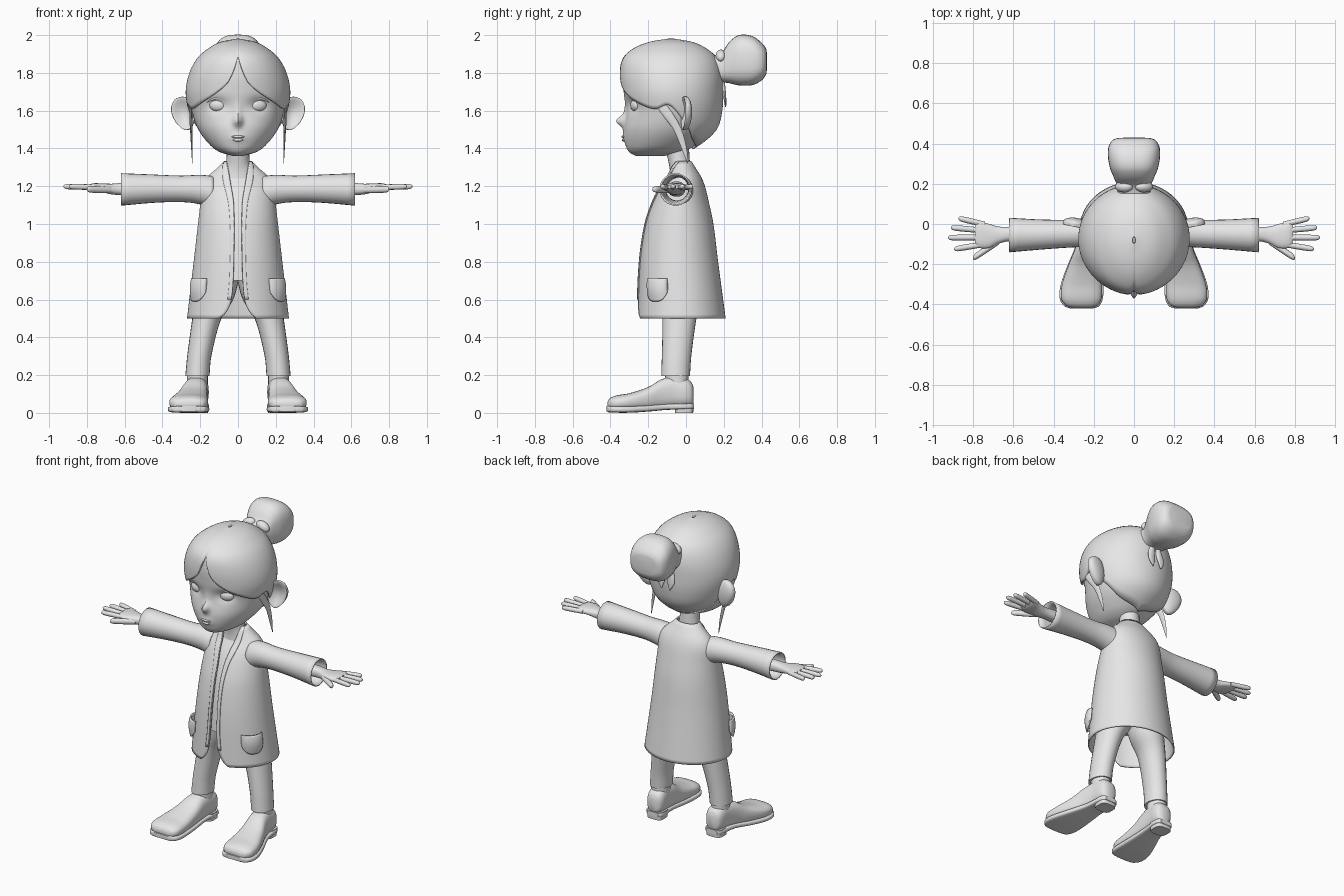
import bpy, bmesh
from math import sin, cos, pi, asin, exp, copysign
from mathutils import Matrix

if bpy.data.objects.get("Cube"):
    bpy.data.objects.remove(bpy.data.objects["Cube"])

clay = bpy.data.materials.new("light_grey")
clay.use_nodes = True
clay.diffuse_color = (.8, .8, .8, 1)
clay.node_tree.nodes["Principled BSDF"].inputs["Base Color"].default_value = clay.diffuse_color


# --- helpers ---
def spline(table, t):
    """Smooth interpolation of a table keyed by its first column."""
    last = len(table) - 1
    t = min(max(t, table[0][0]), table[last][0])
    i = next(k for k in range(last) if t <= table[k + 1][0])
    a, b = table[i], table[i + 1]
    before, after = table[max(i - 1, 0)], table[min(i + 2, last)]
    h = b[0] - a[0]
    s = (t - a[0]) / h
    out = []
    for c in range(1, len(a)):
        ma = h * (b[c] - before[c]) / (b[0] - before[0])
        mb = h * (after[c] - a[c]) / (after[0] - a[0])
        d = b[c] - a[c]
        out.append(a[c] + s * (ma + s * (3 * d - 2 * ma - mb + s * (ma + mb - 2 * d))))
    return out


def finish(name, bm, mirror=False, thick=0):
    bmesh.ops.recalc_face_normals(bm, faces=bm.faces)
    mesh = bpy.data.meshes.new(name)
    bm.to_mesh(mesh)
    bm.free()
    ob = bpy.data.objects.new(name, mesh)
    bpy.context.collection.objects.link(ob)
    mesh.materials.append(clay)
    if thick:
        shell = ob.modifiers.new("thickness", 'SOLIDIFY')
        shell.thickness, shell.offset = thick, 0
    if mirror:
        ob.modifiers.new("mirror", 'MIRROR').use_clip = False
    bpy.ops.object.select_all(action='DESELECT')
    ob.select_set(True)
    bpy.context.view_layer.objects.active = ob
    bpy.ops.object.shade_smooth_by_angle(angle=pi / 4)
    return ob


def sheet(name, fn, nu, nv, closed=True, caps=False, **opts):
    """Grid surface from fn(u, v), optionally wrapped around u and capped along v."""
    bm = bmesh.new()
    cols = nu if closed else nu + 1
    rows = [[bm.verts.new(fn(i / nu, j / nv)) for i in range(cols)] for j in range(nv + 1)]
    for low, high in zip(rows, rows[1:]):
        for i in range(nu):
            k = (i + 1) % cols
            bm.faces.new((low[i], low[k], high[k], high[i]))
    if caps:
        bm.faces.new(rows[0])
        bm.faces.new(rows[-1])
    return finish(name, bm, **opts)


def loft(name, axis, table, power=2, n=24, caps=True, **opts):
    """Rings along an axis; rows are (position, centre, centre, radius, radius)."""
    def fn(u, v):
        s = v * (len(table) - 1)
        i = min(int(s), len(table) - 2)
        t = table[i][0] + (s - i) * (table[i + 1][0] - table[i][0])
        p, q, rp, rq = spline(table, t)
        c, d = cos(2 * pi * u), sin(2 * pi * u)
        point = [p + rp * copysign(abs(c) ** (2 / power), c),
                 q + rq * copysign(abs(d) ** (2 / power), d)]
        point.insert("xyz".index(axis), t)
        return point
    return sheet(name, fn, n, (len(table) - 1) * 4, caps=caps, **opts)


def ellipsoid(name, centre, size, turn=0, tilt=0, shape=None, **opts):
    bm = bmesh.new()
    bmesh.ops.create_uvsphere(bm, u_segments=24, v_segments=16, radius=1)
    if shape:
        for vert in bm.verts:
            shape(vert.co)
    bm.transform(Matrix.Translation(centre) @ Matrix.Rotation(turn, 4, 'Z')
                 @ Matrix.Rotation(tilt, 4, 'Y') @ Matrix.Diagonal((*size, 1)))
    return finish(name, bm, **opts)


def around(table, z, a, off=0):
    """Point on a body section at height z; a = 0 faces the front."""
    w, front, back = spline(table, z)
    r = max((back - front) / 2 + off, .002)
    return [max(w + off, .002) * sin(a), (front + back) / 2 - r * cos(a), z]


# --- head: height, half width, front, back ---
HEAD = [(1.36, .04, -.28, -.1), (1.38, .11, -.315, -.01), (1.42, .165, -.335, .07),
        (1.5, .225, -.345, .16), (1.6, .26, -.33, .19), (1.7, .275, -.345, .195),
        (1.8, .255, -.35, .19), (1.88, .21, -.33, .16), (1.93, .15, -.27, .1),
        (1.96, .09, -.19, .03), (1.975, .01, -.1, -.06)]


def bump(x, z, cx, cz, wx, wz):
    return exp(-((abs(x) - cx) / wx) ** 2 - ((z - cz) / wz) ** 2)


def face(u, v):
    x, y, z = around(HEAD, 1.36 + .59 * (1 - cos(pi * v)) / 2, 2 * pi * u, -.015)
    if y < -.1:
        y += .022 * bump(x, z, .11, 1.63, .05, .035)          # eye sockets
        y -= .042 * bump(x, z, 0, 1.545, .022, .028)          # nose tip
        y -= .012 * bump(x, z, 0, 1.59, .018, .05)            # nose bridge
        y -= .008 * bump(x, z, 0, 1.455, .04, .025)           # mouth area
    return x, y, z


sheet("head", face, 128, 90, caps=True)

# hairline height by angle from the centre parting
HAIRLINE = [(0, 1.885), (.08, 1.82), (.2, 1.75), (.46, 1.69), (.83, 1.64), (1.2, 1.61),
            (1.5, 1.63), (1.85, 1.54), (2.3, 1.45), (pi, 1.4)]


def hair(u, v):
    a = 2 * pi * u
    z = spline(HAIRLINE, min(a, 2 * pi - a))[0]
    return around(HEAD, z + (1.975 - z) * cos(v * pi / 2), a, -.004)


sheet("hair", hair, 96, 28, thick=.012)

# --- face details ---
ellipsoid("eyes", (.108, -.268, 1.628), (.044, .024, .032), turn=.3, mirror=True)


def eyelid(u, v):
    x = .06 + .105 * v
    z = 1.635 + .03 * sin(pi * (.1 + .8 * v))
    r = .001 + .006 * sin(pi * v)
    y = -.292 + 2.6 * (x - .06) ** 2
    return x, y + r * cos(2 * pi * u), z + r * sin(2 * pi * u)


sheet("eyelids", eyelid, 8, 16, caps=True, mirror=True)
ellipsoid("upper_lip", (0, -.331, 1.462), (.034, .01, .007))
ellipsoid("lower_lip", (0, -.33, 1.445), (.026, .01, .008))


def dish(co):
    if co.y < 0:
        rim = co.x ** 2 + co.z ** 2
        co.y = -.6 * rim * (1 - rim) ** .5 - .8 * rim + .35 if rim < 1 else co.y
    co.x *= 1 + .2 * co.z


ellipsoid("ears", (.285, 0, 1.585), (.062, .03, .09), turn=.2, tilt=.25, shape=dish, mirror=True)

# --- hanging side locks and hair bun ---
loft("side_locks", 'z', [(1.32, .242, .01, .001, .002), (1.4, .244, -.01, .004, .014),
                         (1.5, .248, -.045, .006, .022), (1.57, .25, -.09, .008, .03),
                         (1.64, .25, -.14, .006, .03)], n=12, mirror=True)
loft("hair_bun", 'y', [(.14, 0, 1.82, .085, .07), (.19, 0, 1.83, .085, .08),
                       (.23, 0, 1.855, .1, .11), (.28, 0, 1.867, .12, .133),
                       (.35, 0, 1.865, .13, .13), (.4, 0, 1.86, .12, .1),
                       (.425, 0, 1.86, .09, .065), (.43, 0, 1.86, .04, .03)], power=2.8, n=32)
ellipsoid("bun_tie_loops", (.05, .185, 1.89), (.046, .028, .03), tilt=.4, mirror=True)
loft("bun_tie_tails", 'z', [(1.62, .03, .21, .003, .003), (1.67, .035, .205, .025, .008),
                            (1.76, .02, .185, .02, .02)], n=12, mirror=True)

# --- neck and shirt ---
loft("neck", 'z', [(1.2, 0, -.03, .11, .06), (1.27, 0, -.03, .085, .055),
                   (1.32, 0, -.035, .063, .056), (1.42, 0, -.05, .06, .065)])

COAT = [(.5, .27, -.26, .21), (.8, .235, -.245, .17), (1, .212, -.215, .145),
        (1.12, .198, -.175, .12), (1.2, .188, -.135, .1), (1.25, .16, -.1, .08),
        (1.29, .115, -.085, .055), (1.33, .075, -.07, .03)]
GAP = [(.5, .1), (.53, .065), (.6, .035), (.8, .022), (1.1, .022), (1.22, .04), (1.33, .06)]


def shirt(u, v):
    return around(COAT, .7 + .57 * v, 2 * pi * u, -.02)


sheet("shirt", shirt, 40, 24, caps=True)


# --- open coat with front bands, pockets and sleeves ---
def opening(z):
    return asin(spline(GAP, z)[0] / spline(COAT, z)[0])


def coat(u, v):
    z = .5 + .83 * v
    g = opening(z)
    return around(COAT, z, g + u * 2 * (pi - g), -.004)


def band(u, v):
    z = .6 + .73 * v
    return around(COAT, z, opening(z) + u * (.08 + .25 * v ** 4), .003)


def pocket(u, v):
    edge = sin(pi * u) ** .5
    low = .59 + .05 * abs(2 * u - 1) ** 3
    z = low + (.71 - low) * v
    return around(COAT, z, .72 + .55 * u, .003 + .024 * edge * (.35 + .65 * sin(pi * v * .75)))


sheet("coat", coat, 72, 40, closed=False, thick=.008)
sheet("coat_front_bands", band, 4, 32, closed=False, thick=.006, mirror=True)
sheet("coat_pockets", pocket, 16, 12, closed=False, thick=.01, mirror=True)
loft("sleeves", 'x', [(.13, -.035, 1.165, .075, .085), (.2, -.04, 1.182, .07, .074),
                      (.3, -.047, 1.186, .065, .066), (.45, -.052, 1.187, .07, .071),
                      (.62, -.055, 1.183, .082, .082)], caps=False, thick=.008, mirror=True)

# --- hands ---
loft("arms", 'x', [(.45, -.05, 1.185, .045, .04), (.62, -.05, 1.185, .036, .032),
                   (.67, -.055, 1.185, .042, .028), (.72, -.06, 1.192, .06, .023),
                   (.77, -.053, 1.196, .066, .019), (.79, -.05, 1.197, .055, .01)],
     power=2.4, mirror=True)


def finger(name, x0, y0, x1, y1, z0, r):
    rows = [(0, .9), (.45, 1), (.85, .95), (.96, .7), (1, .2)]
    loft(name, 'x', [(x0 + (x1 - x0) * t, y0 + (y1 - y0) * t, z0 + .004 * t, r * k, r * k)
                     for t, k in rows], n=12, mirror=True)


for label, y0, tip, y1 in (("index", -.1, .895, -.125), ("middle", -.067, .925, -.068),
                           ("ring", -.033, .91, -.018), ("little", -.002, .872, .028)):
    finger(label + "_fingers", .74, y0, tip, y1, 1.194, .0145)
finger("thumbs", .67, -.085, .8, -.17, 1.18, .018)

# --- trousers ---
loft("trouser_legs", 'z', [(.195, .215, -.055, .064, .076), (.3, .205, -.05, .064, .078),
                           (.5, .165, -.035, .077, .09), (.6, .125, -.03, .1, .105),
                           (.75, .095, -.03, .11, .13)], mirror=True)
loft("ankles", 'z', [(.1, .215, -.045, .055, .06), (.23, .215, -.05, .055, .062)], mirror=True)

# --- shoes ---
loft("shoes", 'y', [(-.415, .26, .045, .05, .015), (-.405, .26, .048, .078, .028),
                    (-.37, .262, .052, .1, .04), (-.3, .258, .058, .1, .046),
                    (-.2, .242, .075, .082, .062), (-.13, .228, .098, .068, .08),
                    (-.06, .218, .11, .06, .082), (0, .213, .108, .058, .075),
                    (.03, .212, .1, .045, .06), (.04, .212, .095, .025, .04)],
     power=2.6, n=32, mirror=True)
loft("soles", 'y', [(-.42, .26, .022, .055, .014), (-.41, .26, .02, .085, .017),
                    (-.37, .262, .019, .107, .018), (-.3, .258, .019, .106, .018),
                    (-.2, .242, .024, .086, .017), (-.1, .224, .032, .064, .016),
                    (.02, .212, .035, .058, .016), (.042, .212, .035, .04, .014)],
     power=4, n=32, mirror=True)
loft("heels", 'z', [(0, .213, -.01, .053, .048), (.05, .213, -.01, .057, .052)],
     power=3.5, mirror=True)
